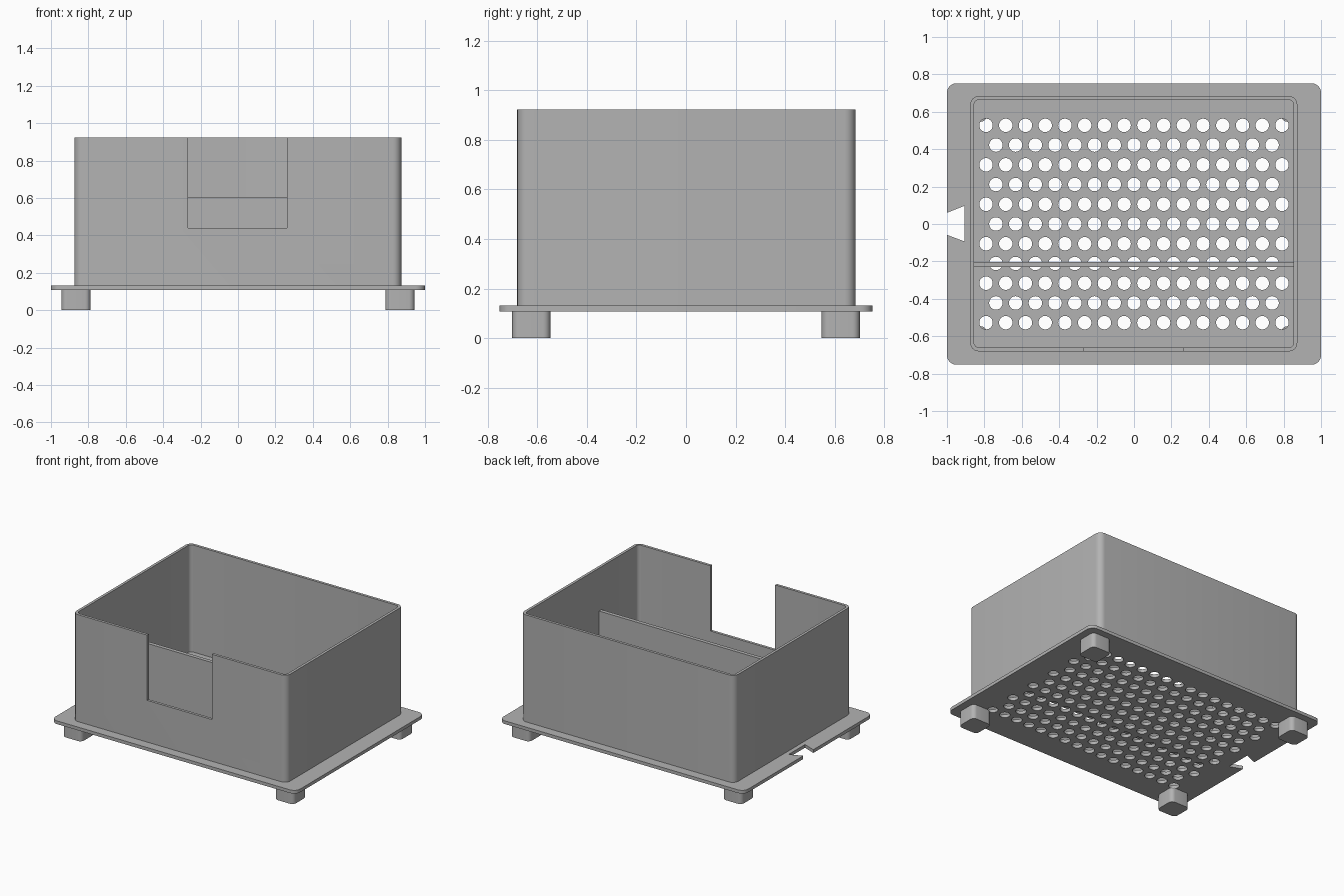
import bpy
from math import sin, cos, pi, radians

cube = bpy.data.objects.get("Cube")
if cube:
    bpy.data.objects.remove(cube, do_unlink=True)

grey = bpy.data.materials.new("plain grey")
grey.use_nodes = True
grey.diffuse_color = (0.45, 0.45, 0.45, 1)
grey.node_tree.nodes["Principled BSDF"].inputs["Base Color"].default_value = grey.diffuse_color


def rounded_rect(x0, x1, y0, y1, r, steps=6):
    """Counter-clockwise outline, starting at the +x +y corner."""
    corners = [(x1 - r, y1 - r), (x0 + r, y1 - r), (x0 + r, y0 + r), (x1 - r, y0 + r)]
    return [(cx + r * cos((k + i / steps) * pi / 2), cy + r * sin((k + i / steps) * pi / 2))
            for k, (cx, cy) in enumerate(corners) for i in range(steps + 1)]


def circle(cx, cy, r, sides=24):
    return [(cx + r * cos(2 * pi * i / sides), cy + r * sin(2 * pi * i / sides))
            for i in range(sides)]


def select_only(ob):
    bpy.ops.object.select_all(action="DESELECT")
    ob.select_set(True)
    bpy.context.view_layer.objects.active = ob


def extrude_outlines(name, outlines, z0, z1):
    """Solid with the first outline as its edge and the others as holes."""
    curve = bpy.data.curves.new(name, "CURVE")
    curve.dimensions = "2D"
    curve.fill_mode = "BOTH"
    curve.extrude = (z1 - z0) / 2
    for pts in outlines:
        spline = curve.splines.new("POLY")
        spline.points.add(len(pts) - 1)
        for p, (x, y) in zip(spline.points, pts):
            p.co = (x, y, 0, 1)
        spline.use_cyclic_u = True
    ob = bpy.data.objects.new(name, curve)
    bpy.context.collection.objects.link(ob)
    ob.location.z = (z0 + z1) / 2
    select_only(ob)
    bpy.ops.object.convert(target="MESH")
    ob = bpy.context.object
    # Weld the caps to the sides
    bpy.ops.object.mode_set(mode="EDIT")
    bpy.ops.mesh.select_all(action="SELECT")
    bpy.ops.mesh.remove_doubles(threshold=0.0001)
    bpy.ops.mesh.normals_make_consistent(inside=False)
    bpy.ops.object.mode_set(mode="OBJECT")
    ob.data.materials.clear()
    ob.data.materials.append(grey)
    return ob


def box(name, x0, x1, y0, y1, z0, z1):
    bpy.ops.mesh.primitive_cube_add(size=1, location=((x0 + x1) / 2, (y0 + y1) / 2, (z0 + z1) / 2))
    ob = bpy.context.object
    ob.name = name
    ob.scale = (x1 - x0, y1 - y0, z1 - z0)
    bpy.ops.object.transform_apply(location=False, rotation=False)
    ob.data.materials.append(grey)
    return ob


def smooth(ob):
    select_only(ob)
    bpy.ops.object.shade_smooth_by_angle(angle=radians(30))


# Base plate: dovetail slot on its right edge, staggered round holes
edge = rounded_rect(-1, 1, -0.752, 0.752, 0.05)
half = len(edge) // 2
slot = [(-1, 0.06), (-0.907, 0.097), (-0.907, -0.093), (-1, -0.058)]
edge = edge[:half] + slot + edge[half:]
pitch = 0.1055
holes = []
for row in range(-5, 6):
    count = 16 if row % 2 else 15
    holes += [circle((i - (count - 1) / 2) * pitch, row * pitch, 0.036) for i in range(count)]
smooth(extrude_outlines("base_plate", [edge] + holes, 0.108, 0.132))

# Box walls with a cut-out in the front
walls = extrude_outlines("box_walls", [
    rounded_rect(-0.875, 0.873, -0.681, 0.684, 0.045),
    rounded_rect(-0.855, 0.853, -0.661, 0.664, 0.027)], 0.132, 0.922)
cutter = box("front_cutout", -0.266, 0.263, -0.8, -0.5, 0.44, 1.1)
cutter.hide_render = True
mod = walls.modifiers.new("cutout", "BOOLEAN")
mod.operation = "DIFFERENCE"
mod.solver = "EXACT"
mod.object = cutter
select_only(walls)
bpy.ops.object.modifier_apply(modifier=mod.name)
bpy.data.objects.remove(cutter, do_unlink=True)
smooth(walls)

# Inner divider
box("divider", -0.857, 0.855, -0.231, -0.203, 0.132, 0.605)

# Four feet
for sx, side in ((-1, "right"), (1, "left")):
    for sy, end in ((-1, "front"), (1, "back")):
        cx, cy = sx * 0.866, sy * 0.624
        smooth(extrude_outlines(f"{end}_{side}_foot", [
            rounded_rect(cx - 0.078, cx + 0.078, cy - 0.077, cy + 0.077, 0.03)], 0, 0.108))
